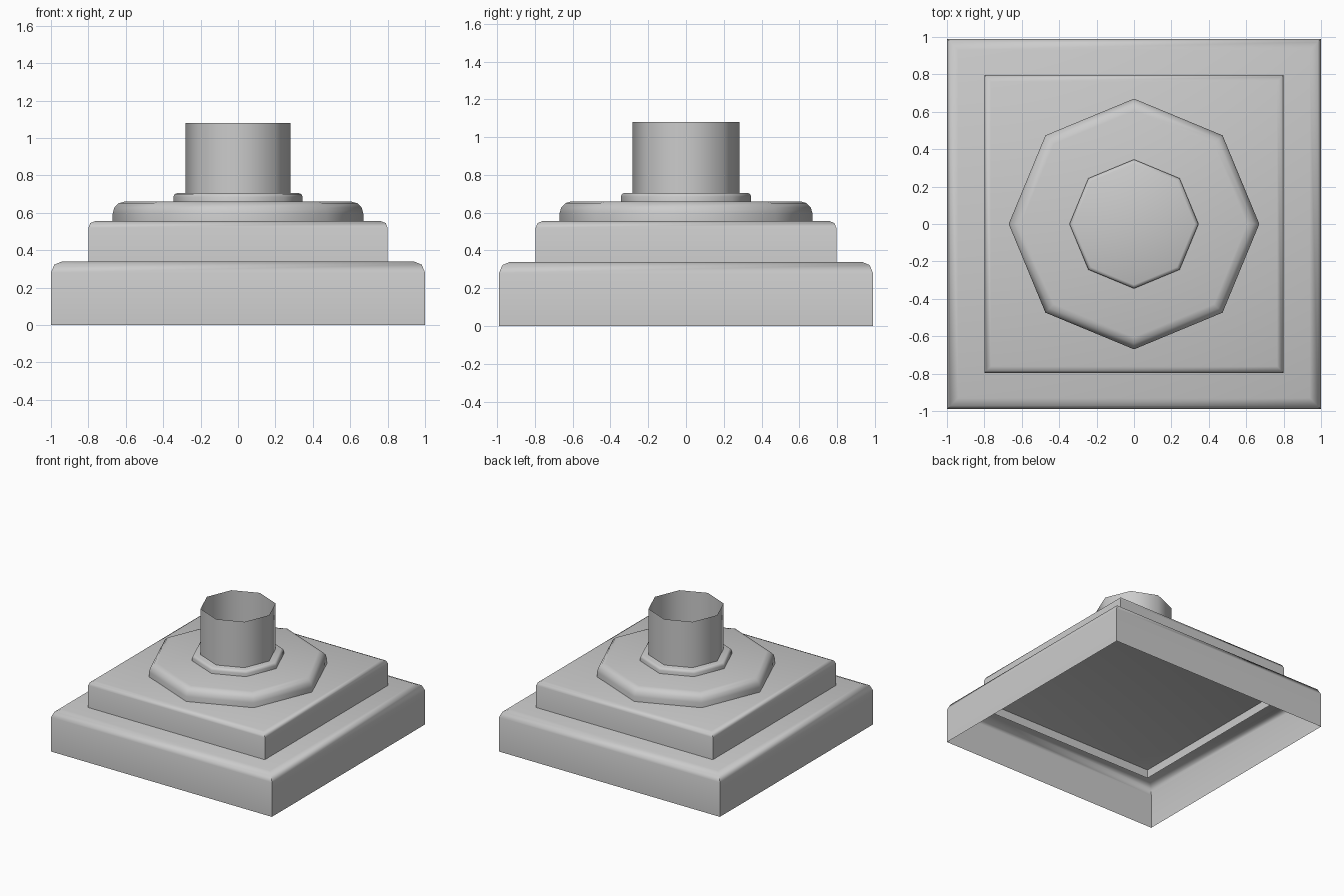
import bpy, bmesh, math

if "Cube" in bpy.data.objects:
    bpy.data.objects.remove(bpy.data.objects["Cube"])


def shell(name, sides, profile, y_scale=1.0, cap=True):
    """Open-bottomed prism lofted through (half_width, z) profile points."""
    bm = bmesh.new()
    turn, grow = (math.pi / 4, math.sqrt(2)) if sides == 4 else (0, 1)
    rings = []
    for r, z in profile:
        ring = []
        for i in range(sides):
            a = turn + 2 * math.pi * i / sides
            ring.append(bm.verts.new((r * grow * math.cos(a),
                                      r * grow * math.sin(a) * y_scale, z)))
        rings.append(ring)
    for low, high in zip(rings, rings[1:]):
        for i in range(sides):
            j = (i + 1) % sides
            bm.faces.new((low[i], low[j], high[j], high[i]))
    if cap:
        bm.faces.new(rings[-1])
    mesh = bpy.data.meshes.new(name)
    bm.to_mesh(mesh)
    bm.free()
    obj = bpy.data.objects.new(name, mesh)
    bpy.context.collection.objects.link(obj)
    bpy.ops.object.select_all(action='DESELECT')
    obj.select_set(True)
    bpy.context.view_layer.objects.active = obj
    bpy.ops.object.shade_smooth_by_angle(angle=math.radians(60))
    return obj


def rounded(r, bottom, top, bevel, steps=2):
    """Straight side ending in a rounded top edge."""
    pts = [(r, bottom)]
    for k in range(steps + 1):
        a = math.pi / 2 * k / steps
        pts.append((r - bevel * (1 - math.cos(a)),
                    top - bevel * (1 - math.sin(a))))
    return pts


# Square plinth tiers; the upper one sinks into the lower one
shell("lower_plinth", 4, rounded(1.0, 0.0, 0.34, 0.06), y_scale=0.99)
shell("upper_plinth", 4, rounded(0.80, 0.27, 0.555, 0.035), y_scale=0.995)

# Octagonal rounded base disc and collar
shell("base_disc", 8, rounded(0.67, 0.52, 0.66, 0.065, 3))
shell("collar", 8, rounded(0.345, 0.63, 0.705, 0.02))

# Hollow column stub, open at the top
shell("column_stub", 8, [(0.282, 0.67), (0.282, 1.08)], cap=False)
